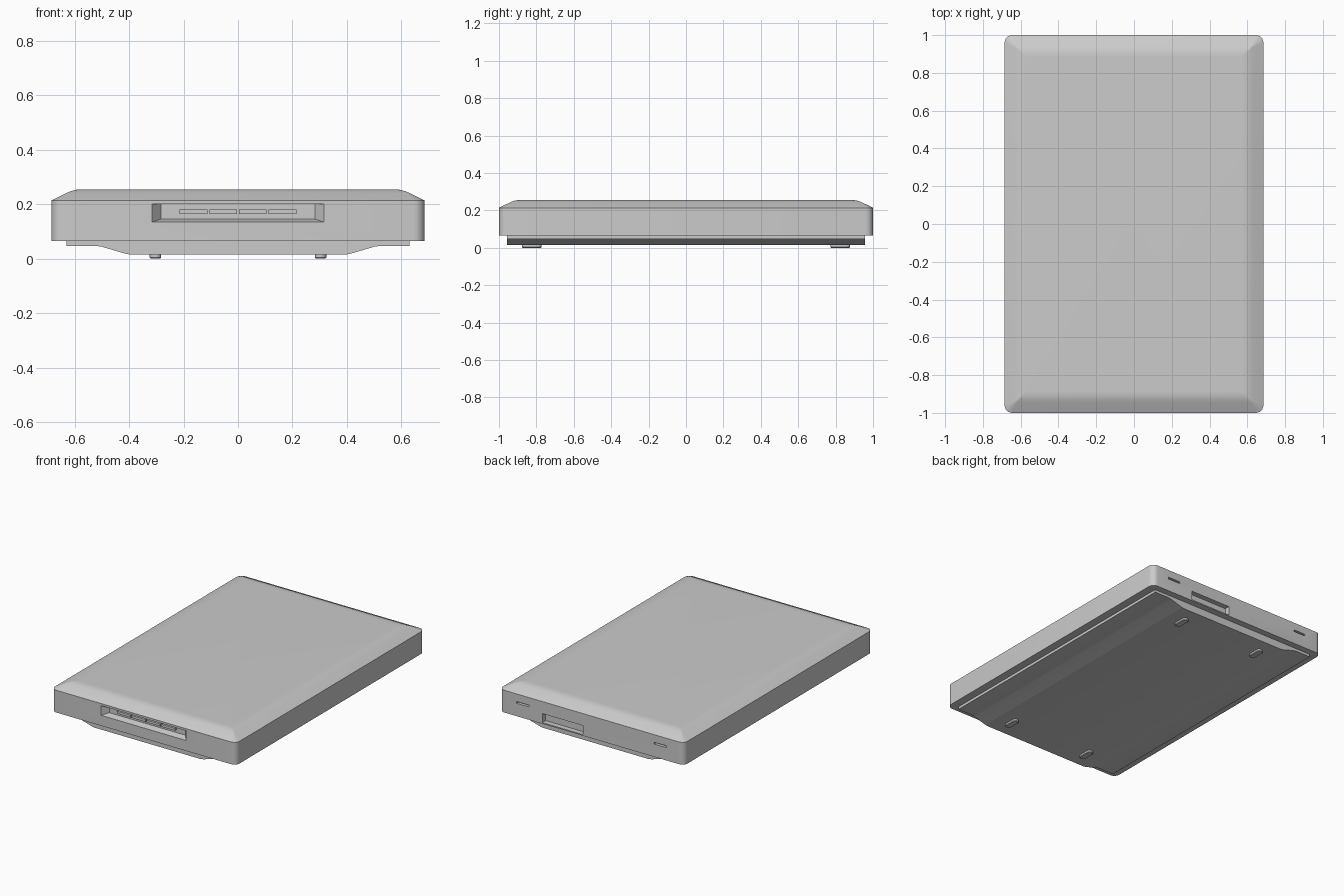
import bpy, bmesh, math
from math import pi, cos, sin

if "Cube" in bpy.data.objects:
    bpy.data.objects.remove(bpy.data.objects["Cube"])

HX, HY = 0.685, 1.0


def finish(name, bm, smooth=True):
    bmesh.ops.recalc_face_normals(bm, faces=bm.faces)
    me = bpy.data.meshes.new(name)
    bm.to_mesh(me)
    bm.free()
    ob = bpy.data.objects.new(name, me)
    bpy.context.collection.objects.link(ob)
    if smooth:
        shade(ob)
    return ob


def activate(ob):
    bpy.ops.object.select_all(action='DESELECT')
    ob.select_set(True)
    bpy.context.view_layer.objects.active = ob


def shade(ob):
    activate(ob)
    bpy.ops.object.shade_smooth_by_angle(angle=math.radians(22))


def round_rect(hx, hy, r, n=6):
    pts = []
    for i, (sx, sy) in enumerate([(1, 1), (-1, 1), (-1, -1), (1, -1)]):
        for k in range(n + 1):
            a = (i + k / n) * pi / 2
            pts.append((sx * (hx - r) + r * cos(a), sy * (hy - r) + r * sin(a)))
    return pts


def loft(name, rings, smooth=True):
    """Closed solid through rings of 3D points."""
    bm = bmesh.new()
    loops = [[bm.verts.new(p) for p in ring] for ring in rings]
    for a, b in zip(loops, loops[1:]):
        for i in range(len(a)):
            j = (i + 1) % len(a)
            bm.faces.new((a[i], a[j], b[j], b[i]))
    bm.faces.new(loops[0][::-1])
    bm.faces.new(loops[-1])
    return finish(name, bm, smooth)


def rect_ring(x0, x1, z0, z1, y):
    return [(x0, y, z0), (x1, y, z0), (x1, y, z1), (x0, y, z1)]


def slab(name, hx, hy, levels, r, cx=0, cy=0):
    """Rounded rectangle lofted through (inset, z) levels."""
    rings = []
    for inset, z in levels:
        pts = round_rect(hx - inset, hy - inset, max(r - inset, 0.008))
        rings.append([(cx + x, cy + y, z) for x, y in pts])
    return loft(name, rings)


def cut(target, cutter):
    cutter.hide_render = True
    m = target.modifiers.new('cut', 'BOOLEAN')
    m.operation = 'DIFFERENCE'
    m.solver = 'EXACT'
    m.object = cutter
    activate(target)
    bpy.ops.object.modifier_apply(modifier=m.name)
    bpy.data.objects.remove(cutter, do_unlink=True)


# Main housing
body = slab('scanner_body', HX, HY, [(0, 0.065), (0, 0.21)], 0.04)

# Front control recess with slanted ends and floor
cut(body, loft('front_recess_cutter', [
    rect_ring(-0.315, 0.315, 0.135, 0.20, -1.02),
    rect_ring(-0.315, 0.315, 0.135, 0.20, -1.0),
    rect_ring(-0.282, 0.282, 0.146, 0.20, -0.96)], False))

# Rear connector recess and lid-hinge slots
cut(body, loft('rear_recess_cutter', [
    rect_ring(0.065, 0.365, 0.073, 0.133, 1.02),
    rect_ring(0.065, 0.365, 0.073, 0.133, 0.965)], False))
for s in (-1, 1):
    x = s * 0.51
    cut(body, loft('rear_slot_cutter', [
        rect_ring(x - 0.046, x + 0.046, 0.151, 0.163, 1.02),
        rect_ring(x - 0.046, x + 0.046, 0.151, 0.163, 0.98)], False))
shade(body)

# Lid with sloped, softly rounded rim
slab('scanner_lid', HX, HY,
     [(0, 0.21), (0, 0.214), (0.055, 0.241), (0.07, 0.2475),
      (0.085, 0.252), (0.1, 0.2545), (0.115, 0.255)], 0.04)

# Four buttons in the front recess
for i in range(4):
    x = -0.1635 + i * 0.109
    loft('control_button', [
        rect_ring(x - 0.051, x + 0.051, 0.164, 0.18, -0.955),
        rect_ring(x - 0.051, x + 0.051, 0.164, 0.18, -0.975)], False)

# Underside pan: trapezoid profile run along the length
half = [(0.63, 0.07), (0.63, 0.047), (0.52, 0.047), (0.50, 0.044),
        (0.415, 0.019), (0.395, 0.015)]
profile = half + [(-x, z) for x, z in reversed(half)]
loft('underside_pan', [[(x, y, z) for x, z in profile] for y in (-0.957, 0.957)])

# Rubber feet
for sx in (-1, 1):
    for sy in (-1, 1):
        slab('rubber_foot', 0.021, 0.052,
             [(0.004, 0.0), (0, 0.004), (0, 0.018)], 0.02, sx * 0.303, sy * 0.825)
